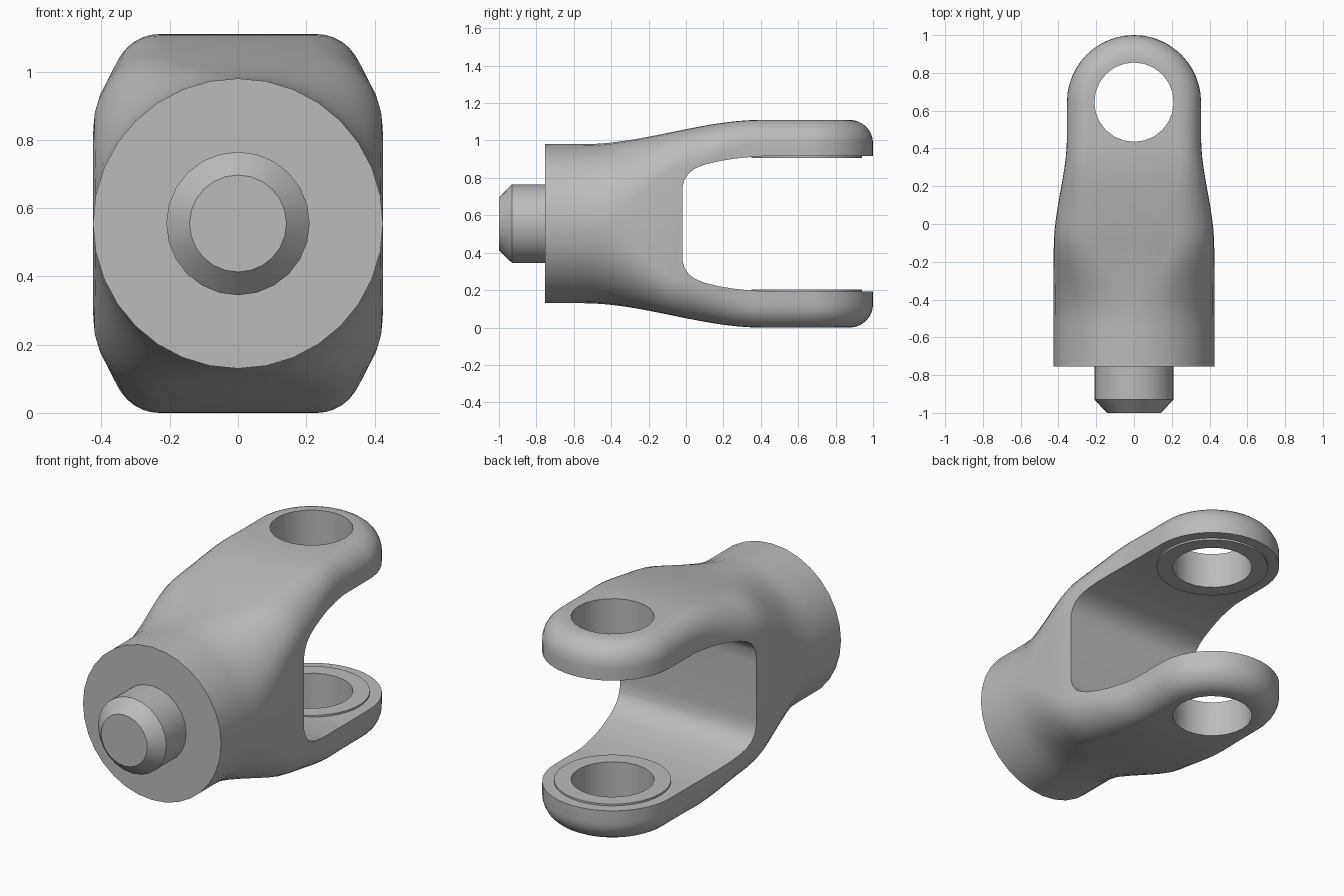
import bpy, bmesh, math
from mathutils import Matrix, Vector

if "Cube" in bpy.data.objects:
    bpy.data.objects.remove(bpy.data.objects["Cube"])

MID = 0.555        # height of the shaft axis
EYE = 0.645        # y of the pin axis
HOLE = 0.21        # pin hole and stub radius

steel = bpy.data.materials.new("plain_grey")
steel.use_nodes = True
grey = (0.5, 0.5, 0.5, 1)
steel.diffuse_color = grey
steel.node_tree.nodes["Principled BSDF"].inputs["Base Color"].default_value = grey


def finish(bm, name):
    bmesh.ops.remove_doubles(bm, verts=bm.verts, dist=1e-4)
    bmesh.ops.recalc_face_normals(bm, faces=bm.faces)
    mesh = bpy.data.meshes.new(name)
    bm.to_mesh(mesh)
    bm.free()
    mesh.materials.append(steel)
    ob = bpy.data.objects.new(name, mesh)
    bpy.context.collection.objects.link(ob)
    return ob


def ease(y, start, end):
    t = min(max((y - start) / (end - start), 0), 1)
    return t * t * (3 - 2 * t)


def half_section(y, steps=8):
    """Right half of a rounded rectangle, from bottom centre to top centre."""
    h = 0.425 + 0.13 * ease(y, -0.55, 0.4)
    w = 0.425 - 0.07 * ease(y, -0.12, 0.46)
    r = 0.425 - 0.225 * ease(y, -0.52, -0.02) - 0.075 * ease(y, 0, 0.4)
    arc = [(w - r + r * math.cos(a), h - r + r * math.sin(a))
           for a in (math.pi / 2 * i / steps for i in range(steps + 1))]
    return ([(0, -h)] + [(x, -z) for x, z in reversed(arc)] + arc + [(0, h)])


def skin(bm, rows, closed):
    n = len(rows[0])
    for a, b in zip(rows, rows[1:]):
        for i in range(n if closed else n - 1):
            j = (i + 1) % n
            bm.faces.new((a[i], a[j], b[j], b[i]))


def cylinder(name, radius, z0, z1, sides=32):
    bm = bmesh.new()
    bmesh.ops.create_cone(bm, cap_ends=True, segments=sides, radius1=radius, radius2=radius,
                          depth=z1 - z0, matrix=Matrix.Translation((0, EYE, (z0 + z1) / 2)))
    return finish(bm, name)


def combine(target, tool, operation):
    mod = target.modifiers.new(tool.name, 'BOOLEAN')
    mod.operation, mod.solver, mod.object = operation, 'EXACT', tool
    bpy.context.view_layer.objects.active = target
    bpy.ops.object.modifier_apply(modifier=mod.name)
    bpy.data.objects.remove(tool)


def smooth(ob, angle):
    bpy.ops.object.select_all(action='DESELECT')
    ob.select_set(True)
    bpy.context.view_layer.objects.active = ob
    bpy.ops.object.shade_smooth_by_angle(angle=math.radians(angle))


# Yoke body: round socket lofted into a tall rounded block
bm = bmesh.new()
stations = [-0.755] + [-0.55 + 0.06 * i for i in range(18)] + [EYE]
rows = []
for y in stations:
    half = half_section(y)
    ring = half + [(-x, z) for x, z in reversed(half)]
    rows.append([bm.verts.new((x, y, MID + z)) for x, z in ring])
skin(bm, rows, True)
bm.faces.new(rows[0])

# Rounded end: the last half section spun about the pin axis
spun = []
for k in range(25):
    a = math.pi * k / 24
    spun.append([bm.verts.new((x * math.cos(a), EYE + x * math.sin(a), MID + z))
                 for x, z in half_section(EYE)])
skin(bm, spun, False)
yoke = finish(bm, "yoke")

# Slot between the two arms
upper = [(1.2, 0.362), (0.42, 0.362), (0.34, 0.356), (0.26, 0.348), (0.18, 0.335), (0.1, 0.316),
         (0.05, 0.296), (0.015, 0.27), (-0.008, 0.235), (-0.018, 0.2), (-0.02, 0.16)]
profile = upper + [(y, -z) for y, z in reversed(upper)]
bm = bmesh.new()
face = bm.faces.new([bm.verts.new((-0.6, y, MID + z)) for y, z in profile])
moved = bmesh.ops.extrude_face_region(bm, geom=[face])["geom"]
bmesh.ops.translate(bm, vec=Vector((1.2, 0, 0)),
                    verts=[v for v in moved if isinstance(v, bmesh.types.BMVert)])
combine(yoke, finish(bm, "slot_cutter"), 'DIFFERENCE')

# Raised bosses on the inner arm faces, then the pin hole through both arms
for side in (-1, 1):
    z0, z1 = sorted((MID + side * 0.352, MID + side * 0.4))
    combine(yoke, cylinder("boss", 0.295, z0, z1, 40), 'UNION')
combine(yoke, cylinder("pin_hole_cutter", HOLE, -0.2, 1.4, 24), 'DIFFERENCE')
smooth(yoke, 35)

# Stub shaft with a chamfered tip
bm = bmesh.new()
rows = []
for y, r in ((-0.74, HOLE), (-0.93, HOLE), (-1, 0.142)):
    rows.append([bm.verts.new((r * math.cos(a), y, MID + r * math.sin(a)))
                 for a in (math.tau * i / 24 for i in range(24))])
skin(bm, rows, True)
bm.faces.new(rows[0])
bm.faces.new(rows[-1])
smooth(finish(bm, "stub_shaft"), 30)
